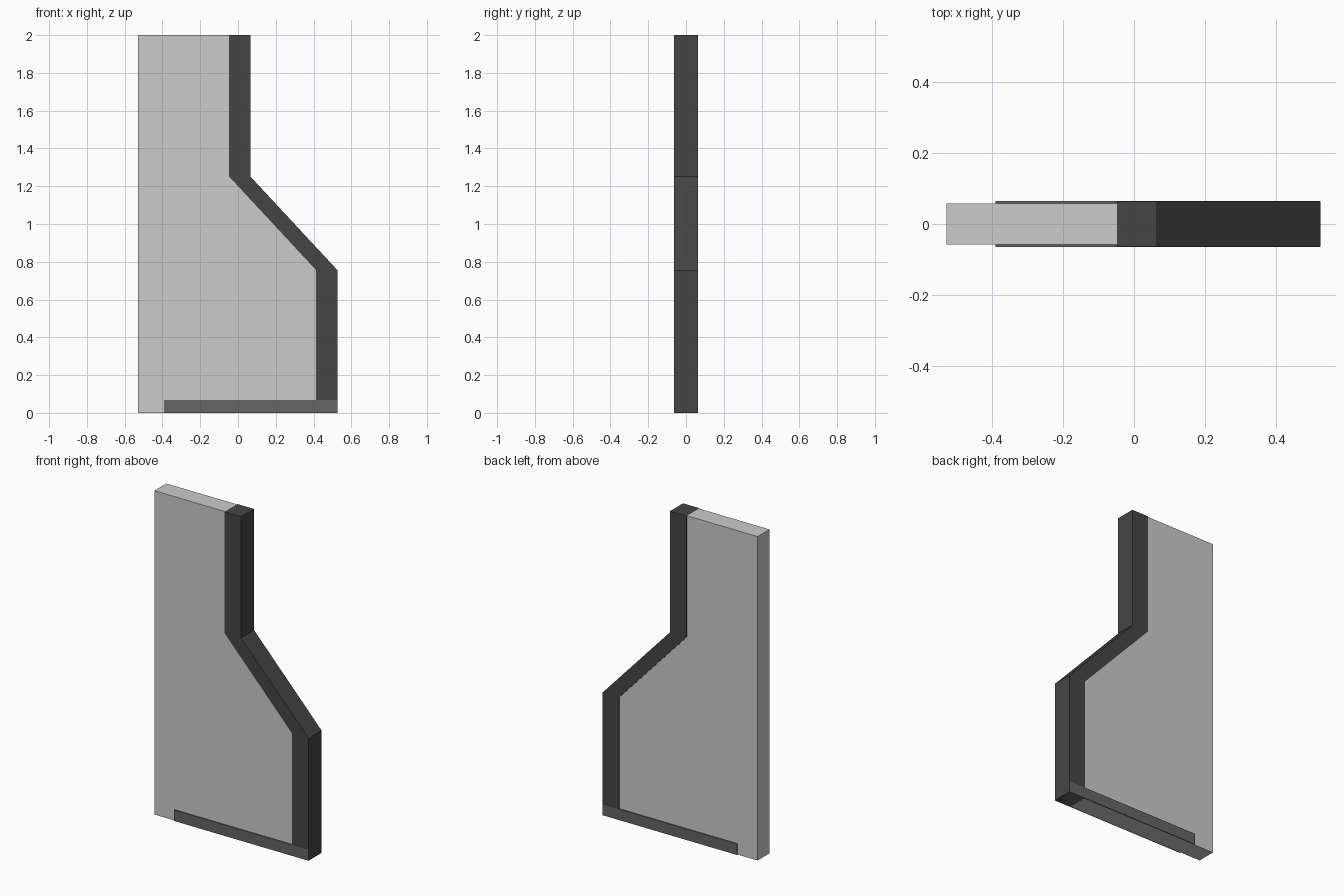
import bpy, bmesh

if "Cube" in bpy.data.objects:
    bpy.data.objects.remove(bpy.data.objects["Cube"])


def grey(name, v):
    m = bpy.data.materials.new(name)
    m.diffuse_color = (v, v, v, 1)
    m.use_nodes = True
    m.node_tree.nodes["Principled BSDF"].inputs["Base Color"].default_value = m.diffuse_color
    return m


def slab(name, profile, half, mat=None):
    """Extrude an x-z outline along y, from -half to +half."""
    bm = bmesh.new()
    face = bm.faces.new([bm.verts.new((x, -half, z)) for x, z in profile])
    ext = bmesh.ops.extrude_face_region(bm, geom=[face])
    verts = [g for g in ext["geom"] if isinstance(g, bmesh.types.BMVert)]
    bmesh.ops.translate(bm, verts=verts, vec=(0, 2 * half, 0))
    bmesh.ops.recalc_face_normals(bm, faces=bm.faces)
    me = bpy.data.meshes.new(name)
    bm.to_mesh(me)
    bm.free()
    ob = bpy.data.objects.new(name, me)
    bpy.context.collection.objects.link(ob)
    if mat:
        me.materials.append(mat)
    return ob


dark = grey("dark_trim", 0.06)
mid = grey("kick_strip", 0.13)

# Stepped edge line, shared by the panel and its trim
outer = [(0.527, 0), (0.527, 0.755), (0.065, 1.252), (0.065, 2)]
inner = [(x - 0.113, z) for x, z in outer]

# Side panel
slab("side_panel", [(-0.53, 0)] + inner + [(-0.53, 2)], 0.058)

# Dark edge trim, slightly thicker than the panel
slab("edge_trim", outer + inner[::-1], 0.0635, dark)

# Strip along the foot
slab("kick_strip", [(-0.392, 0), (0.526, 0), (0.526, 0.068), (-0.392, 0.068)], 0.0645, mid)
